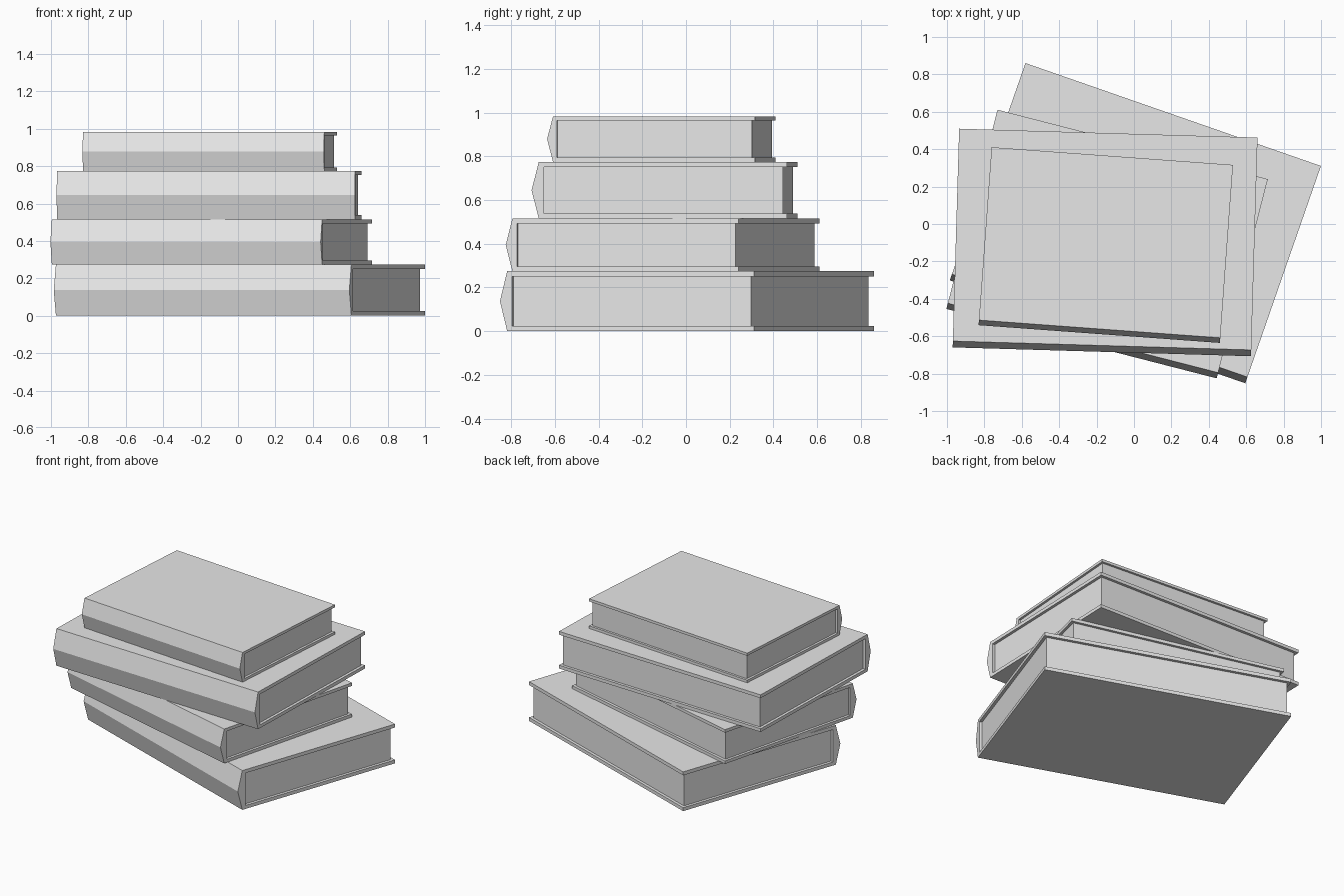
import bpy
import bmesh
from math import radians

cube = bpy.data.objects.get("Cube")
if cube:
    bpy.data.objects.remove(cube, do_unlink=True)

grey = bpy.data.materials.new("light_grey")
grey.use_nodes = True
grey.diffuse_color = (0.8, 0.8, 0.8, 1)
grey.node_tree.nodes["Principled BSDF"].inputs["Base Color"].default_value = (0.8, 0.8, 0.8, 1)


def extrude_profile(name, profile, width, place, angle):
    """Extrude a closed (y, z) profile along x, centred, then place and turn it."""
    bm = bmesh.new()
    face = bm.faces.new([bm.verts.new((-width / 2, y, z)) for y, z in profile])
    moved = bmesh.ops.extrude_face_region(bm, geom=[face])["geom"]
    bmesh.ops.translate(bm, vec=(width, 0, 0),
                        verts=[v for v in moved if isinstance(v, bmesh.types.BMVert)])
    bmesh.ops.recalc_face_normals(bm, faces=bm.faces)
    mesh = bpy.data.meshes.new(name)
    bm.to_mesh(mesh)
    bm.free()
    mesh.materials.append(grey)
    obj = bpy.data.objects.new(name, mesh)
    obj.location = place
    obj.rotation_euler.z = radians(angle)
    bpy.context.collection.objects.link(obj)


def book(label, x, y, base, top, width, depth, angle):
    height = top - base
    board = width * 0.0145   # cover thickness
    inset = width * 0.012    # pages sit back from the cover edges
    bulge = width * 0.021    # spine ridge
    front, back = -depth / 2, depth / 2
    inner = front + board

    # Wrap-around cover with a ridged spine
    cover = [(back, 0), (front, 0), (front - bulge, height / 2), (front, height),
             (back, height), (back, height - board), (inner, height - board),
             (inner, board), (back, board)]
    extrude_profile(label + "_book_cover", cover, width, (x, y, base), angle)

    # Page block
    pages = [(inner, board), (back - inset, board),
             (back - inset, height - board), (inner, height - board)]
    extrude_profile(label + "_book_pages", pages, width - 2 * inset, (x, y, base), angle)


# Stack from the bottom up
book("bottom", 0.013, 0.021, 0.0, 0.275, 1.673, 1.195, -19.2)
book("lower", -0.14, -0.092, 0.275, 0.515, 1.492, 1.068, -14.4)
book("upper", -0.154, -0.082, 0.515, 0.775, 1.596, 1.136, -1.7)
book("top", -0.15, -0.099, 0.775, 0.983, 1.294, 0.927, -4.2)
